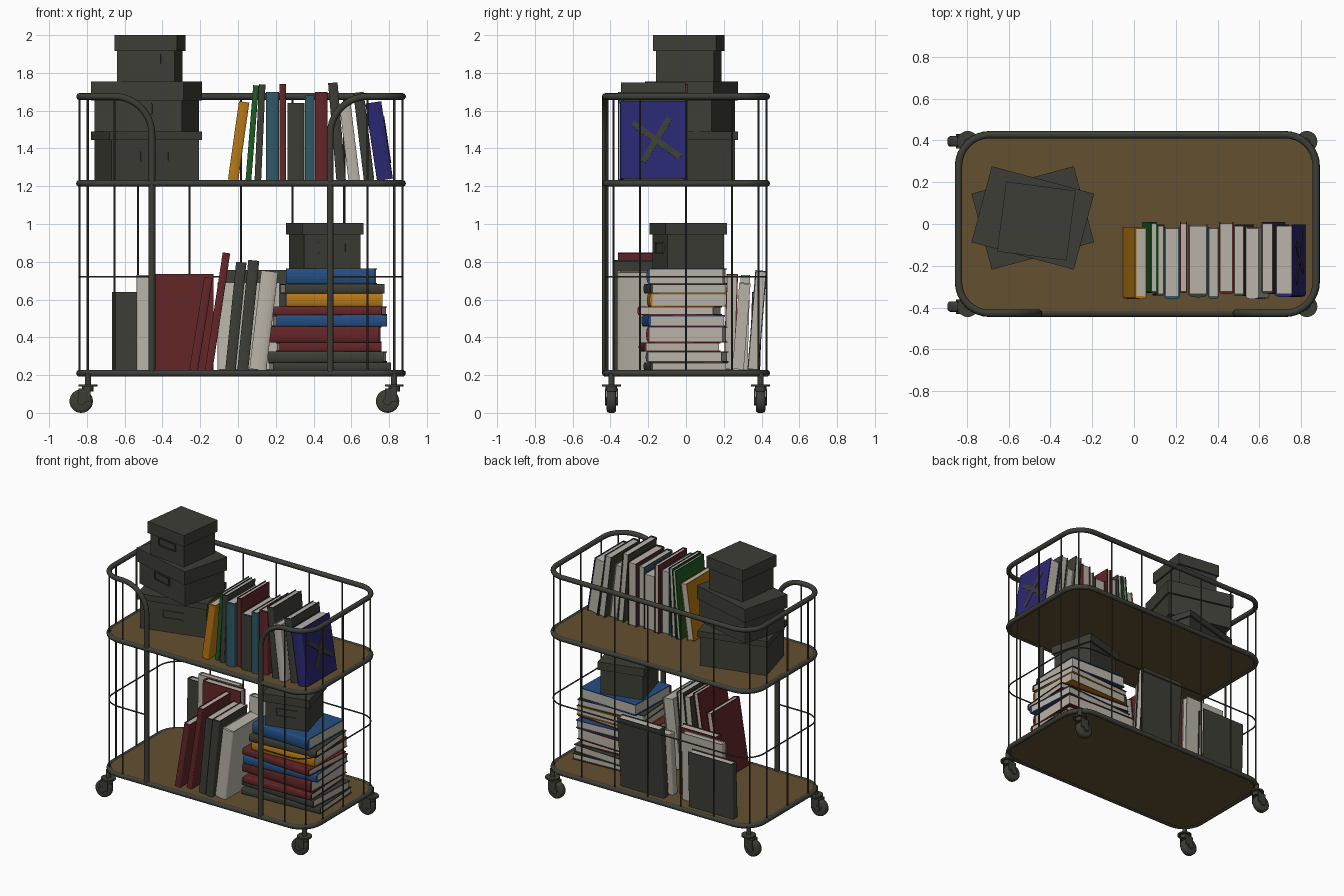
import bpy, bmesh, math
from mathutils import Matrix, Vector

if "Cube" in bpy.data.objects:
    bpy.data.objects.remove(bpy.data.objects["Cube"])

COLOURS = {
    "dark_grey": (0.048, 0.048, 0.038), "wood_brown": (0.127, 0.080, 0.028),
    "paper": (0.48, 0.45, 0.39), "red": (0.127, 0.019, 0.021),
    "orange": (0.485, 0.19, 0.007), "green": (0.012, 0.107, 0.015),
    "teal": (0.030, 0.098, 0.133), "blue": (0.018, 0.076, 0.223),
    "navy": (0.023, 0.021, 0.171)}
MATS = {}
for n, c in COLOURS.items():
    MATS[n] = bpy.data.materials.new(n)
    MATS[n].diffuse_color = (*c, 1)

CX = 0.016                                # frame centre in x
HW, HD, R, POST = 0.855, 0.427, 0.15, 0.472
LOW, MID, TOP = 0.21, 1.215, 1.675        # ring heights
T, Rot = Matrix.Translation, Matrix.Rotation


def finish(name, bm, mats, M=Matrix(), smooth=False):
    bmesh.ops.recalc_face_normals(bm, faces=bm.faces)
    me = bpy.data.meshes.new(name)
    bm.to_mesh(me)
    bm.free()
    for m in mats:
        me.materials.append(MATS[m])
    ob = bpy.data.objects.new(name, me)
    bpy.context.collection.objects.link(ob)
    ob.matrix_world = M
    if smooth:
        shade(ob)
    return ob


def shade(ob):
    bpy.ops.object.select_all(action='DESELECT')
    ob.select_set(True)
    bpy.context.view_layer.objects.active = ob
    bpy.ops.object.shade_smooth_by_angle(angle=math.radians(40))


def prism(bm, pts, z0, z1, mat=0):
    f0 = bm.faces.new([bm.verts.new((x, y, z0)) for x, y in pts])
    f0.material_index = mat
    for g in bmesh.ops.extrude_face_region(bm, geom=[f0], use_keep_orig=True)["geom"]:
        if isinstance(g, bmesh.types.BMVert):
            g.co.z = z1
        elif isinstance(g, bmesh.types.BMFace):
            g.material_index = mat
    for f in f0.edges:
        for lf in f.link_faces:
            lf.material_index = mat


def block(bm, x0, x1, y0, y1, z0, z1, mat=0):
    prism(bm, [(x0, y0), (x1, y0), (x1, y1), (x0, y1)], z0, z1, mat)


def cylinder(bm, r, h, M, seg=24):
    bmesh.ops.create_cone(bm, cap_ends=True, segments=seg, radius1=r, radius2=r, depth=h, matrix=M)


def tube(name, pts, r, cyclic=False, res=3):
    cu = bpy.data.curves.new(name, 'CURVE')
    cu.dimensions = '3D'
    cu.bevel_depth, cu.bevel_resolution, cu.use_fill_caps = r, res, True
    sp = cu.splines.new('POLY')
    sp.points.add(len(pts) - 1)
    for p, q in zip(sp.points, pts):
        p.co = (q[0] + CX, q[1], q[2], 1)
    sp.use_cyclic_u = cyclic
    ob = bpy.data.objects.new(name, cu)
    bpy.context.collection.objects.link(ob)
    cu.materials.append(MATS["dark_grey"])
    bpy.ops.object.select_all(action='DESELECT')
    ob.select_set(True)
    bpy.context.view_layer.objects.active = ob
    bpy.ops.object.convert(target='MESH')
    shade(bpy.context.view_layer.objects.active)


def ring(hw=HW, hd=HD, r=R, n=8):
    """Rounded rectangle, clockwise from the front left corner."""
    out = []
    for k, (sx, sy) in enumerate([(-1, -1), (-1, 1), (1, 1), (1, -1)]):
        for i in range(n + 1):
            a = math.radians(270 - 90 * k - 90 * i / n)
            out.append((sx * (hw - r) + r * math.cos(a), sy * (hd - r) + r * math.sin(a)))
    return out


# frame rings and shelf boards
for label, z in (("lower", LOW), ("upper", MID)):
    tube(label + "_shelf_ring", [(x, y, z) for x, y in ring()], 0.018, True)
    bm = bmesh.new()
    prism(bm, ring(HW - 0.003, HD - 0.003), z - 0.01, z + 0.013)
    finish(label + "_shelf_board", bm, ["wood_brown"], T((CX, 0, 0)))

# top rail sweeping down into the two front posts
B = 0.2
bend = [(POST + B - B * math.cos(a), TOP - B + B * math.sin(a)) for a in
        [math.pi / 2 * i / 10 for i in range(11)]]
rail = [(-POST, -HD, LOW)] + [(-x, -HD, z) for x, z in bend]
rail += [(x, y, TOP) for x, y in ring()]
rail += [(x, -HD, z) for x, z in reversed(bend)] + [(POST, -HD, LOW)]
tube("top_rail_and_posts", rail, 0.018)
tube("middle_wire", [(-POST, -HD, 0.72)] + [(x, y, 0.72) for x, y in ring()] + [(POST, -HD, 0.72)], 0.005, res=1)

# upright wires
k = R * math.sqrt(0.5)
spots = [(x, HD) for x in (-0.546, -0.273, 0, 0.273, 0.546)]
for s in (-1, 1):
    spots += [(s * HW, y) for y in (-0.243, 0, 0.243)] + [(s * 0.67, -HD)]
    spots += [(s * (HW - R + k), t * (HD - R + k)) for t in (-1, 1)]
for x, y in spots:
    tube("upright_wire", [(x, y, LOW), (x, y, TOP)], 0.006, res=1)

# casters
for sx in (-1, 1):
    for sy in (-1, 1):
        M = T((CX + sx * 0.811, sy * 0.395, 0))
        bm = bmesh.new()
        cylinder(bm, 0.016, 0.08, T((0, 0, 0.17)), 16)
        cylinder(bm, 0.05, 0.012, T((0, 0, 0.145)))
        cylinder(bm, 0.03, 0.03, T((0, 0, 0.128)))
        finish("caster_stem", bm, ["dark_grey"], M, True)
        bm = bmesh.new()
        side = Rot(math.pi / 2, 4, 'X')
        cylinder(bm, 0.062, 0.05, T((-0.035, 0, 0.062)) @ side, 28)
        bmesh.ops.bevel(bm, geom=[e for e in bm.edges if len({round(v.co.y, 3) for v in e.verts}) == 1],
                        offset=0.014, segments=3, profile=0.5, affect='EDGES')
        cylinder(bm, 0.022, 0.07, T((-0.035, 0, 0.062)) @ side, 16)
        finish("caster_wheel", bm, ["dark_grey"], M, True)
        bm = bmesh.new()
        for s in (-1, 1):                 # fork cheeks
            block(bm, -0.05, 0.015, s * 0.031 - 0.003, s * 0.031 + 0.003, 0.06, 0.128)
        block(bm, -0.05, 0.015, -0.034, 0.034, 0.122, 0.13)
        finish("caster_fork", bm, ["dark_grey"], M)


# storage boxes with lids and label holders
def storage_box(name, x, y, z, w, d, h, lid, yaw, label_z):
    bm = bmesh.new()
    i = 0.014
    block(bm, -w / 2 + i, w / 2 - i, -d / 2 + i, d / 2 - i, 0, h - 0.01)
    block(bm, -w / 2, w / 2, -d / 2, d / 2, h - lid, h)
    f, lw, lh = -d / 2 + i, 0.075, 0.026
    for s in (-1, 1):
        block(bm, -lw, lw, f - 0.007, f, label_z + s * lh - 0.004, label_z + s * lh + 0.004)
        block(bm, s * lw - 0.004, s * lw + 0.004, f - 0.007, f, label_z - lh, label_z + lh)
    finish(name, bm, ["dark_grey"], T((x, y, z)) @ Rot(math.radians(yaw), 4, 'Z'))


storage_box("bottom_box", -0.484, 0.029, 1.228, 0.507, 0.376, 0.262, 0.045, 15, 0.13)
storage_box("middle_box", -0.484, 0.029, 1.49, 0.507, 0.376, 0.265, 0.1, -15, 0.12)
storage_box("top_box", -0.467, 0.014, 1.755, 0.335, 0.337, 0.245, 0.085, -7.5, 0.12)
storage_box("lower_box", 0.459, 0.012, 0.765, 0.335, 0.337, 0.24, 0.06, 15, 0.11)


# books: x = thickness, y = depth with the spine at -y, z = height from 0
def book(name, col, t, d, h, M):
    bm = bmesh.new()
    c, a, b = 0.006, t / 2, d / 2
    arc = [(-a * math.cos(q), -b - 0.15 * t * math.sin(q)) for q in [math.pi * i / 8 for i in range(9)]]
    prism(bm, [(-a, b)] + arc + [(a, b), (a - c, b), (a - c, c - b), (c - a, c - b), (c - a, b)], 0, h)
    block(bm, c - a, a - c, c - b, b - 0.007, 0.005, h - 0.005, 1)
    return finish(name, bm, [col, "paper"], M)


def leaning_row(name, rows, y, z0, d):
    for i, (col, x, t, lean, ztop) in enumerate(rows):
        lift = t / 2 * abs(math.sin(lean))
        h = (ztop - z0 - 2 * lift) / math.cos(lean)
        M = T((x, y + 0.012 * ((i * 5) % 3 - 1), z0 + lift)) @ Rot(lean, 4, 'Y')
        book(name, col, t, d, h, M)
    return M, t, h


M, t, h = leaning_row("upper_book", [
    ("orange", -0.026, 0.055, 0.14, 1.65), ("green", 0.055, 0.03, 0.08, 1.735),
    ("dark_grey", 0.105, 0.035, 0.045, 1.74), ("teal", 0.182, 0.07, 0, 1.70),
    ("red", 0.237, 0.035, 0, 1.74), ("dark_grey", 0.306, 0.09, 0, 1.64),
    ("teal", 0.38, 0.05, 0, 1.68), ("red", 0.441, 0.068, 0, 1.70),
    ("dark_grey", 0.546, 0.05, -0.085, 1.75), ("paper", 0.615, 0.06, -0.12, 1.64),
    ("dark_grey", 0.694, 0.055, -0.12, 1.70), ("navy", 0.778, 0.085, -0.15, 1.65)], -0.17, 1.228, 0.335)

# crossed strokes on the navy cover
for length, ang in ((0.31, -36), (0.27, 59)):
    bm = bmesh.new()
    block(bm, 0, 0.004, -length / 2, length / 2, -0.016, 0.016)
    finish("cover_stroke", bm, ["dark_grey"],
           M @ T((t / 2, 0.012, h / 2)) @ Rot(math.radians(ang), 4, 'X'))

leaning_row("lower_front_book", [
    ("red", -0.235, 0.045, 0.16, 0.72), ("red", -0.155, 0.04, 0.15, 0.85),
    ("dark_grey", -0.04, 0.055, 0.1, 0.80), ("dark_grey", 0.025, 0.058, 0.1, 0.81),
    ("paper", 0.105, 0.09, 0.12, 0.755)], -0.2, 0.223, 0.33)

# books standing with their covers to the front and back
for col, x, y, w, t, ztop, lean in [
        ("red", -0.285, 0.23, 0.31, 0.06, 0.735, -0.03), ("paper", -0.365, 0.30, 0.33, 0.05, 0.73, -0.03),
        ("dark_grey", -0.48, 0.365, 0.36, 0.055, 0.64, -0.03),
        ("paper", 0.06, 0.275, 0.32, 0.06, 0.69, -0.08), ("dark_grey", 0.095, 0.355, 0.35, 0.06, 0.755, -0.08)]:
    M = T((x, y, 0.226)) @ Rot(lean, 4, 'X') @ Rot(-math.pi / 2, 4, 'Z')
    book("lower_back_book", col, t, w, ztop - 0.226, M)

# lying stack: colour, x range, z range, yaw, y
for col, x0, x1, z0, z1, yaw, y in [
        ("dark_grey", 0.16, 0.81, 0.223, 0.268, 0.06, 0.0), ("dark_grey", 0.16, 0.79, 0.268, 0.325, -0.05, 0.01),
        ("red", 0.20, 0.76, 0.325, 0.373, 0.05, -0.03), ("red", 0.17, 0.76, 0.373, 0.457, -0.03, 0.01),
        ("blue", 0.18, 0.79, 0.457, 0.517, 0.06, -0.01), ("red", 0.18, 0.79, 0.517, 0.563, -0.07, -0.03),
        ("orange", 0.245, 0.765, 0.563, 0.632, 0.03, 0.01), ("dark_grey", 0.22, 0.775, 0.632, 0.682, 0.07, 0.0),
        ("blue", 0.255, 0.735, 0.682, 0.765, -0.03, 0.01)]:
    L = x1 - x0 - 0.4 * abs(yaw)
    M = (T(((x0 + x1) / 2, y, (z0 + z1) / 2)) @ Rot(yaw, 4, 'Z') @ Rot(math.pi / 2, 4, 'Y') @ T((0, 0, -L / 2)))
    book("stacked_book", col, z1 - z0, 0.40, L, M)

for m in bpy.data.materials:
    if m.users and not m.is_grease_pencil:
        m.use_nodes = True
        m.node_tree.nodes["Principled BSDF"].inputs["Base Color"].default_value = m.diffuse_color
